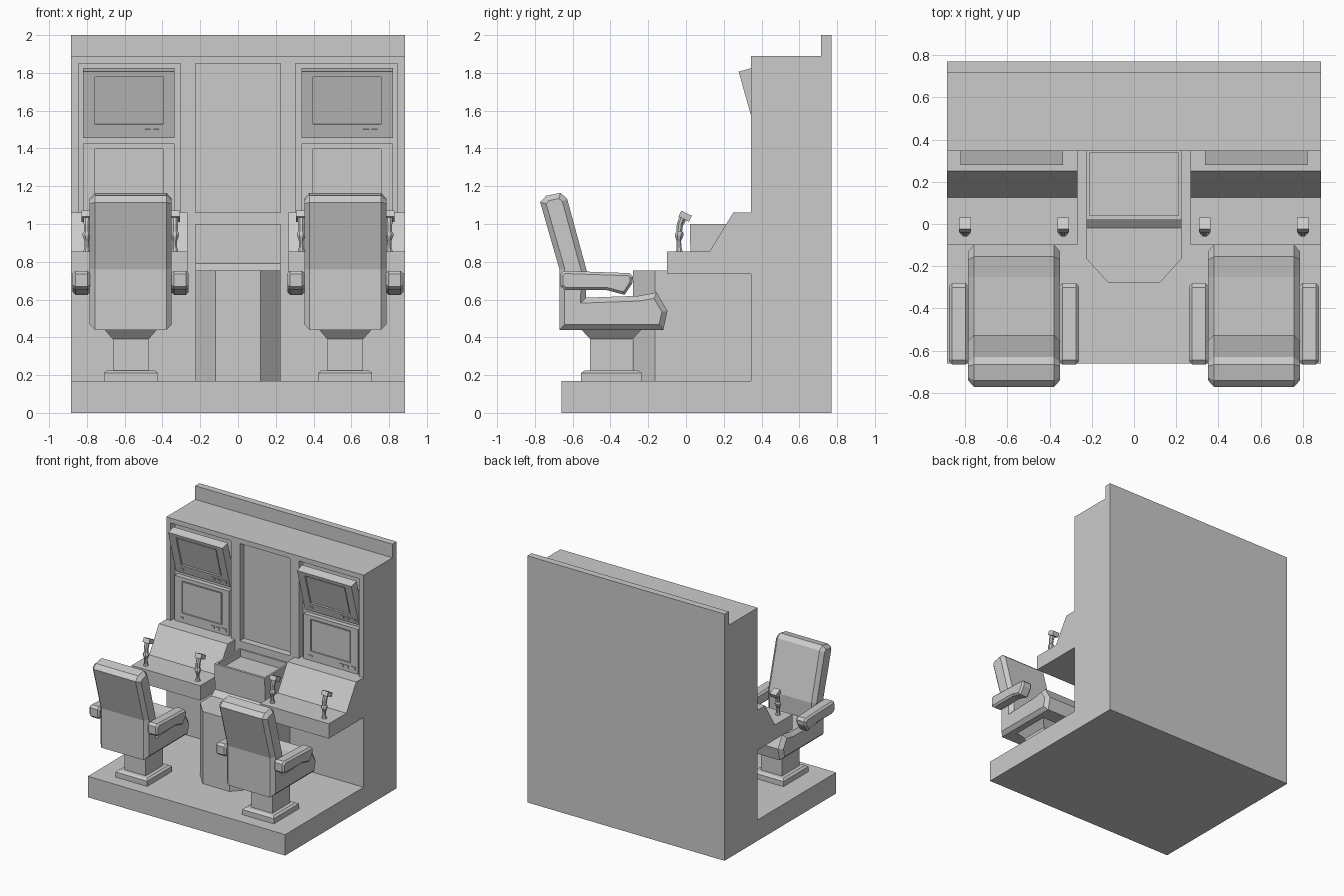
import bpy, bmesh, math
from mathutils import Matrix, Vector

if "Cube" in bpy.data.objects:
    bpy.data.objects.remove(bpy.data.objects["Cube"])


def finish(name, bm):
    bmesh.ops.recalc_face_normals(bm, faces=bm.faces[:])
    me = bpy.data.meshes.new(name)
    bm.to_mesh(me)
    bm.free()
    ob = bpy.data.objects.new(name, me)
    bpy.context.collection.objects.link(ob)
    return ob


def extrude_x(name, profile, x0, x1, bevel=0.0):
    """Extrude a (y, z) profile along x; optionally chamfer the end-cap edges."""
    bm = bmesh.new()
    a = [bm.verts.new((x0, y, z)) for y, z in profile]
    b = [bm.verts.new((x1, y, z)) for y, z in profile]
    caps = [bm.faces.new(a), bm.faces.new(b[::-1])]
    n = len(profile)
    for i in range(n):
        j = (i + 1) % n
        bm.faces.new((a[i], b[i], b[j], a[j]))
    bmesh.ops.recalc_face_normals(bm, faces=bm.faces[:])
    if bevel:
        edges = [e for f in caps for e in f.edges]
        bmesh.ops.bevel(bm, geom=edges, offset=bevel, segments=1,
                        profile=0.5, affect='EDGES')
    return finish(name, bm)


def loft(name, rings):
    """Skin a list of equal-length vertex rings and cap both ends."""
    bm = bmesh.new()
    vs = [[bm.verts.new(p) for p in r] for r in rings]
    n = len(vs[0])
    for r, s in zip(vs, vs[1:]):
        for i in range(n):
            j = (i + 1) % n
            bm.faces.new((r[i], r[j], s[j], s[i]))
    bm.faces.new(vs[0][::-1])
    bm.faces.new(vs[-1])
    return finish(name, bm)


def box(name, x0, x1, y0, y1, z0, z1, matrix=None):
    ob = extrude_x(name, [(y0, z0), (y1, z0), (y1, z1), (y0, z1)], x0, x1)
    if matrix:
        ob.data.transform(matrix)
    return ob


def rect(cx, cy, hx, hy, z):
    return [(cx - hx, cy - hy, z), (cx + hx, cy - hy, z),
            (cx + hx, cy + hy, z), (cx - hx, cy + hy, z)]


def cut(ob, cutter):
    cutter.hide_render = True
    m = ob.modifiers.new("cut", 'BOOLEAN')
    m.operation = 'DIFFERENCE'
    m.solver = 'EXACT'
    m.object = cutter
    bpy.context.view_layer.objects.active = ob
    bpy.ops.object.modifier_apply(modifier=m.name)
    bpy.data.objects.remove(cutter)


W = 0.885

# Floor platform and tall back cabinet
body = extrude_x("cabinet_body", [
    (-0.66, 0), (0.77, 0), (0.77, 2.0), (0.715, 2.0), (0.715, 1.89),
    (0.345, 1.89), (0.345, 0.17), (-0.66, 0.17)], -W, W)
for x0, x1 in ((-0.845, -0.305), (-0.225, 0.225), (0.305, 0.845)):
    cut(body, box("recess_cutter", x0, x1, 0.25, 0.40, 1.06, 1.85))

# Central pedestal with chamfered front corners
outline = [(-0.225, 0.345), (-0.225, -0.165), (-0.12, -0.28),
           (0.12, -0.28), (0.225, -0.165), (0.225, 0.345)]
loft("center_pedestal", [[(x, y, z) for x, y in outline] for z in (0.17, 0.755)])

# Open tray on top of the pedestal
tray = extrude_x("center_tray", [(-0.02, 0.755), (0.345, 0.755), (0.345, 1.0),
                                 (0.02, 1.0), (0.025, 0.79)], -0.225, 0.225)
cut(tray, box("tray_cutter", -0.21, 0.21, 0.04, 0.335, 0.94, 1.1))


def monitor(name, cx, y, z, tilt):
    """Monitor with its lower front edge at (y, z), leaning forward by tilt."""
    m = Matrix.Translation((cx, y, z)) @ Matrix.Rotation(tilt, 4, 'X')
    ob = box(name, -0.243, 0.243, 0, 0.07, 0, 0.365, m)
    cut(ob, box("screen_cutter", -0.18, 0.18, -0.02, 0.012, 0.075, 0.335, m))
    box(name + "_screen", -0.17, 0.17, 0.006, 0.02, 0.085, 0.325, m)
    for i, (bx, w, h) in enumerate(((-0.178, 0.015, 0.006), (0.10, 0.015, 0.011),
                                    (0.145, 0.015, 0.011), (0.2, 0.021, 0.014))):
        box(f"{name}_button_{i}", bx - w, bx + w, -0.006, 0.01,
            0.039 - h, 0.039 + h, m)


def joystick(name, x):
    # Stem, flange and grip as stacked octagons: y, z, radius
    secs = [(-0.036, 0.855, 0.02), (-0.036, 0.875, 0.014), (-0.038, 0.91, 0.013),
            (-0.036, 0.94, 0.025), (-0.034, 0.952, 0.024), (-0.036, 0.96, 0.017),
            (-0.032, 1.0, 0.018), (-0.018, 1.035, 0.02)]
    rings = [[(x + r * math.cos(a), y + r * math.sin(a), z)
              for a in [math.pi * (k + 0.5) / 4 for k in range(8)]]
             for y, z, r in secs]
    loft(name, rings)
    # Angled thumb head and front trigger
    m = Matrix.Translation((x, -0.005, 1.042)) @ Matrix.Rotation(-0.45, 4, 'X')
    box(name + "_head", -0.028, 0.028, -0.03, 0.032, -0.018, 0.017, m)
    box(name + "_trigger", -0.008, 0.008, -0.005, 0.015, -0.045, -0.015, m)


seat_profile = [
    (-0.67, 0.44), (-0.12, 0.44), (-0.098, 0.54), (-0.155, 0.637),
    (-0.25, 0.62), (-0.53, 0.61), (-0.525, 0.75), (-0.63, 1.135),
    (-0.665, 1.165), (-0.74, 1.15), (-0.772, 1.115), (-0.67, 0.76)]
arm_profile = [
    (-0.665, 0.735), (-0.645, 0.752), (-0.3, 0.74), (-0.28, 0.72),
    (-0.285, 0.685), (-0.325, 0.625), (-0.42, 0.65), (-0.64, 0.65),
    (-0.665, 0.67)]

for s, side in ((-1, "left"), (1, "right")):
    cx = s * 0.575
    # Console desk with sloped riser
    extrude_x(f"{side}_console", [
        (-0.1, 0.735), (0.345, 0.735), (0.345, 1.06), (0.25, 1.06),
        (0.125, 0.855), (-0.1, 0.855)], s * 0.268, s * W)

    # Upper tilted and lower upright monitors
    monitor(f"{side}_upper_monitor", s * 0.578, 0.378, 1.455, math.radians(15.8))
    monitor(f"{side}_lower_monitor", s * 0.578, 0.362, 1.062, 0)

    # Control sticks
    joystick(f"{side}_inner_stick", s * 0.335)
    joystick(f"{side}_outer_stick", s * 0.80)

    # Seat shell, armrests and stepped foot
    sx = s * 0.568
    extrude_x(f"{side}_seat", seat_profile, sx - 0.217, sx + 0.217, 0.028)
    for t, arm in ((-1, "inner"), (1, "outer")):
        ax = sx + t * s * 0.261
        extrude_x(f"{side}_{arm}_armrest", arm_profile, ax - 0.046, ax + 0.046, 0.014)
    fx, fy = sx, -0.395
    loft(f"{side}_seat_foot", [
        rect(fx, fy, 0.142, 0.16, 0.17), rect(fx, fy, 0.142, 0.16, 0.212),
        rect(fx, fy, 0.125, 0.14, 0.225), rect(fx, fy, 0.095, 0.112, 0.225),
        rect(fx, fy, 0.095, 0.112, 0.39), rect(fx, fy, 0.14, 0.16, 0.442)])
